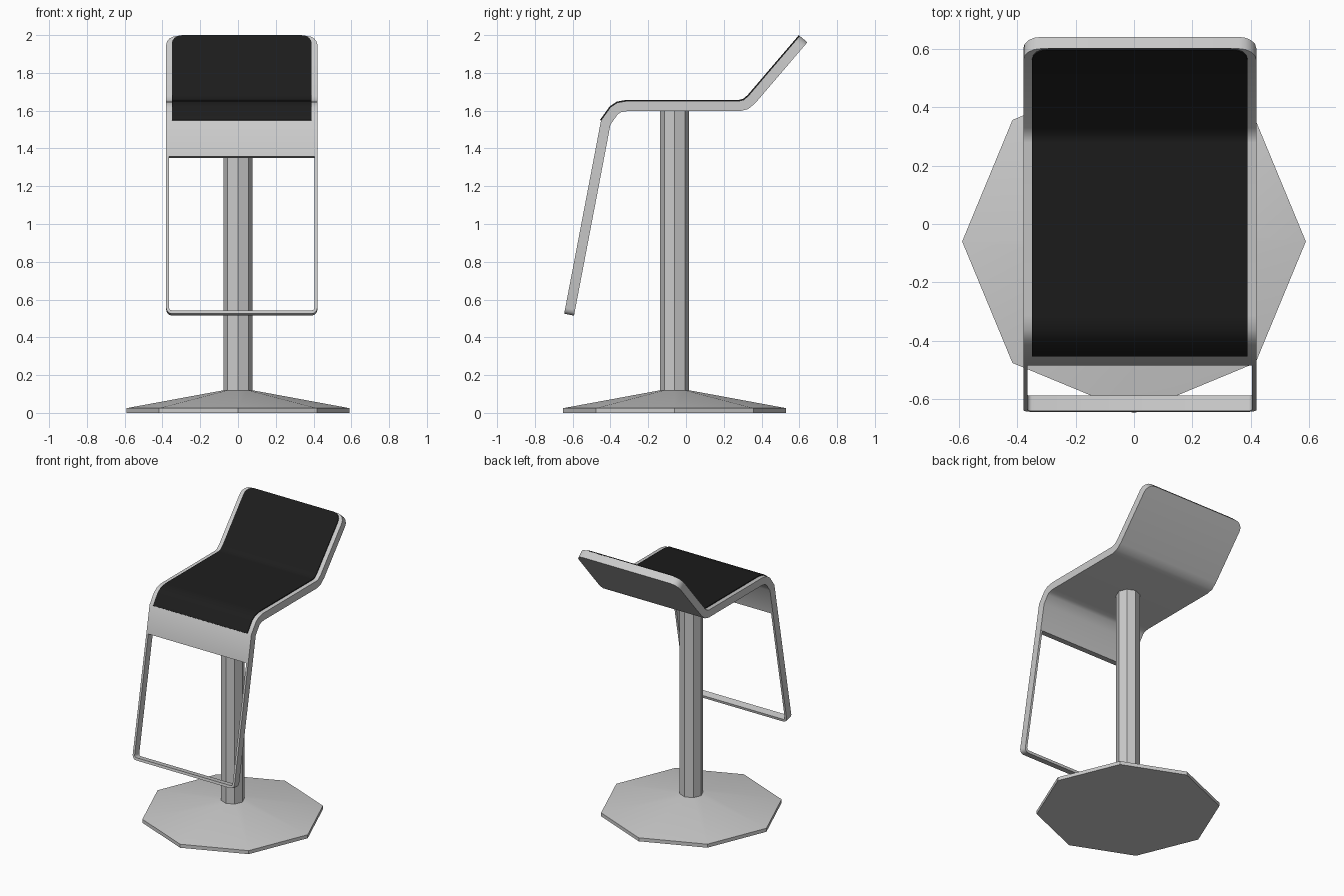
import bpy, bmesh, math
from mathutils import Vector

if "Cube" in bpy.data.objects:
    bpy.data.objects.remove(bpy.data.objects["Cube"])

CX = 0.02          # seat centre in x
THICK = 0.053      # seat sheet thickness


def finish(name, rings, closed_ends=True, mat=None):
    """Skin a list of vertex rings into one smooth-by-angle object."""
    bm = bmesh.new()
    vs = [[bm.verts.new(p) for p in r] for r in rings]
    n = len(vs[0])
    for a, b in zip(vs, vs[1:]):
        for i in range(n):
            j = (i + 1) % n
            bm.faces.new((a[i], a[j], b[j], b[i]))
    if closed_ends:
        bm.faces.new(vs[0])
        bm.faces.new(vs[-1])
    bmesh.ops.recalc_face_normals(bm, faces=bm.faces)
    me = bpy.data.meshes.new(name)
    bm.to_mesh(me)
    bm.free()
    ob = bpy.data.objects.new(name, me)
    bpy.context.collection.objects.link(ob)
    if mat:
        me.materials.append(mat)
    bpy.ops.object.select_all(action='DESELECT')
    ob.select_set(True)
    bpy.context.view_layer.objects.active = ob
    bpy.ops.object.shade_smooth_by_angle(angle=math.radians(33))
    return ob


def offset(path, d):
    """Offset a (y, z) path to its left by d with mitred joints."""
    out = []
    for i, p in enumerate(path):
        t0 = (p - path[i - 1]).normalized() if i else (path[1] - p).normalized()
        t1 = (path[i + 1] - p).normalized() if i < len(path) - 1 else t0
        m = (t0 + t1).normalized()
        out.append(p + Vector((-m.y, m.x)) * d / m.dot(t0))
    return out


def sheet(name, path, half, radius, lo, hi, mat=None):
    """Bent sheet between two offsets of the path, with rounded far corners."""
    path = [Vector(p) for p in path]
    end, t = path[-1], (path[-1] - path[-2]).normalized()
    widths = [half] * (len(path) - 1)
    path = path[:-1]
    for deg in (0, 22.5, 45, 67.5, 90):
        a = math.radians(deg)
        path.append(end - t * radius * (1 - math.sin(a)))
        widths.append(half - radius * (1 - math.cos(a)))
    rings = []
    for p, q, w in zip(offset(path, hi), offset(path, lo), widths):
        rings.append([(CX - w, *p), (CX + w, *p), (CX + w, *q), (CX - w, *q)])
    return finish(name, rings, mat=mat)


def octagon(r, z):
    return [(r * math.cos(k * math.pi / 4), -0.06 + r * math.sin(k * math.pi / 4), z)
            for k in range(8)]


black = bpy.data.materials.new("black_padding")
black.diffuse_color = (0.012, 0.012, 0.012, 1)
black.use_nodes = True
black.node_tree.nodes["Principled BSDF"].inputs["Base Color"].default_value = black.diffuse_color

# Pedestal: low octagonal foot and column
finish("base", [octagon(0.59, 0), octagon(0.59, 0.025), octagon(0.075, 0.12)])
finish("column", [octagon(0.077, 0.11), octagon(0.077, 1.605)])

# Seat shell: front panel, seat and backrest in one bent sheet
profile = [(-0.486, 1.358), (-0.45, 1.548), (-0.40, 1.618), (-0.365, 1.642),
           (-0.315, 1.651), (0.28, 1.651), (0.305, 1.657), (0.33, 1.678),
           (0.602, 1.996)]
sheet("seat_shell", profile, 0.40, 0.06, -THICK, 0)

# Thin black padding on the seat and backrest
sheet("seat_padding", profile[1:], 0.37, 0.055, -0.002, 0.006, black)

# Footrest: thin U-shaped loop continuing the front panel downwards
top, bottom = Vector(profile[0]), Vector((-0.645, 0.525))
down = (bottom - top).normalized()
length = (bottom - top).length
inward = Vector((-down.y, down.x)) * THICK


def loop_half(half, drop, r):
    """Left half of the U outline as (x, distance down)."""
    pts = [(-half, 0)]
    for deg in (0, 30, 60, 90):
        a = math.radians(deg)
        pts.append((-half + r * (1 - math.cos(a)), drop - r * (1 - math.sin(a))))
    return pts


def u_shape(*args):
    left = loop_half(*args)
    return left + [(-x, u) for x, u in reversed(left)]


rings = []
for (xo, uo), (xi, ui) in zip(u_shape(0.40, length, 0.03),
                              u_shape(0.385, length - 0.018, 0.015)):
    o, i = top + down * uo, top + down * ui
    rings.append([(CX + xo, *o), (CX + xo, *(o + inward)),
                  (CX + xi, *(i + inward)), (CX + xi, *i)])
finish("footrest", rings)
